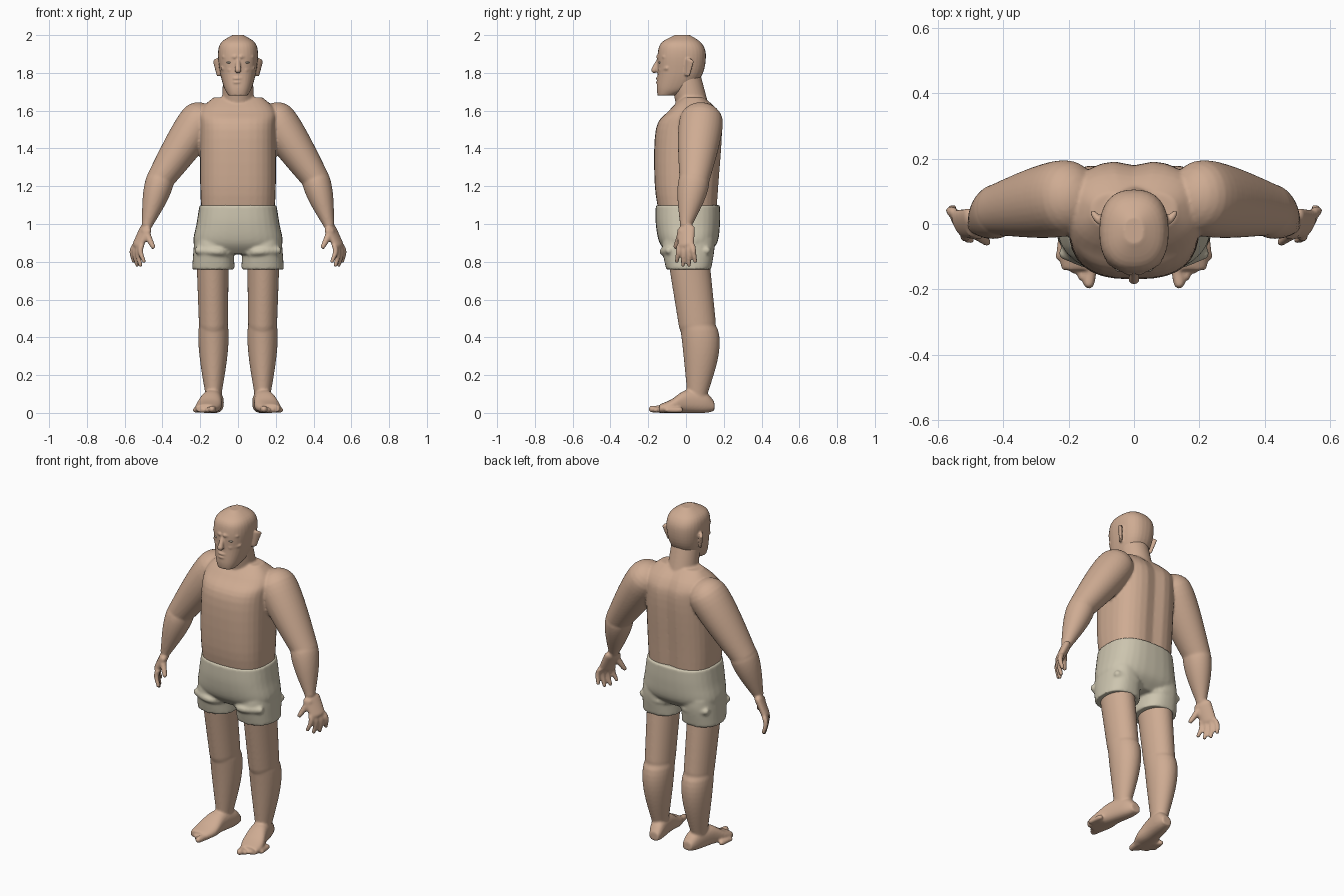
import bpy, bmesh, math
from mathutils import Vector

cube = bpy.data.objects.get("Cube")
if cube:
    bpy.data.objects.remove(cube)


def material(name, *rgb):
    mat = bpy.data.materials.new(name)
    mat.use_nodes = True
    mat.diffuse_color = (*rgb, 1)
    shader = mat.node_tree.nodes["Principled BSDF"]
    shader.inputs["Base Color"].default_value = (*rgb, 1)
    return mat


skin = material("skin", .62, .41, .29)
cloth = material("shorts cloth", .61, .56, .43)
eye_color = material("eye", .68, .58, .46)


def refine(rows, steps=5):
    """Smoothly interpolate between the key sections."""
    rows = [Vector(row) for row in rows]
    last = len(rows) - 1
    smooth = []
    for i in range(last):
        start, end = rows[i], rows[i + 1]
        leave = (end - rows[max(i - 1, 0)]) / 2
        arrive = (rows[min(i + 2, last)] - start) / 2
        for k in range(steps):
            t = k / steps
            ease = t * t * (3 - 2 * t)
            smooth.append(start.lerp(end, ease) + leave * t * (1 - t) ** 2
                          - arrive * t * t * (1 - t))
    return smooth + [rows[last]]


def oval(power=2, count=32):
    """Unit section, squarer for a higher power."""
    for i in range(count):
        angle = math.tau * i / count
        yield tuple(math.copysign(abs(value) ** (2 / power), value)
                    for value in (math.cos(angle), math.sin(angle)))


def bridge(bm, rings):
    loops = [[bm.verts.new(point) for point in ring] for ring in rings]
    for low, high in zip(loops, loops[1:]):
        for i in range(len(low)):
            bm.faces.new((low[i - 1], low[i], high[i], high[i - 1]))
    bm.faces.new(loops[0])
    bm.faces.new(loops[-1])


def stack(bm, rows, center=0, lean=0, side=1, power=2.4, along_y=False, shape=None):
    """Loft through sections given as position, half width, and low and high edge."""
    rings = []
    for position, half, low, high in refine(rows):
        ring = []
        for u, v in oval(power):
            x = side * (center + lean * position + u * half)
            across = (low + high) / 2 + v * (high - low) / 2
            point = Vector((x, position, across) if along_y else (x, across, position))
            ring.append(shape(point) if shape else point)
        rings.append(ring)
    bridge(bm, rings)


def limb(bm, start, end, thick, thin, side=1, wide=(0, 1, 0), flat=1, bulge=0, bow=(0, 0, 0)):
    """Tapered round-ended limb; bulge swells it, bow bends it, flat widens it."""
    start, end, bow = Vector(start), Vector(end), Vector(bow)
    axis = (end - start).normalized()
    u = axis.cross(Vector(wide)).normalized()
    v = u.cross(axis)
    sections = []
    steps = 6
    for k in range(1, steps):
        turn = math.pi / 2 * k / steps
        sections.append((start - axis * thick * math.cos(turn), thick * math.sin(turn)))
    for k in range(2 * steps + 1):
        t = k / steps / 2
        swell = math.sin(math.pi * t ** .7)
        sections.append((start.lerp(end, t) + bow * swell,
                         thick + (thin - thick) * t + bulge * swell))
    for k in range(1, steps):
        turn = math.pi / 2 * k / steps
        sections.append((end + axis * thin * math.sin(turn), thin * math.cos(turn)))
    rings = []
    for center, radius in sections:
        ring = [center + (u * a + v * b * flat) * radius for a, b in oval()]
        rings.append([(side * point.x, point.y, point.z) for point in ring])
    bridge(bm, rings)


def finish(bm, name, mat, voxel):
    """Fuse the lofted forms into one smooth surface."""
    bmesh.ops.recalc_face_normals(bm, faces=bm.faces)
    mesh = bpy.data.meshes.new(name)
    bm.to_mesh(mesh)
    bm.free()
    mesh.materials.append(mat)
    obj = bpy.data.objects.new(name, mesh)
    bpy.context.collection.objects.link(obj)
    fuse = obj.modifiers.new("fuse", "REMESH")
    fuse.mode = "VOXEL"
    fuse.voxel_size = voxel
    fuse.use_smooth_shade = True
    relax = obj.modifiers.new("relax", "SMOOTH")
    relax.factor = .5
    relax.iterations = 4


def spine_groove(point):
    if point.y > 0:
        point.y -= point.y * .08 * math.exp(-(point.x / .04) ** 2)
    return point


# Torso and neck
body = bmesh.new()
stack(body, [(1, .19, -.13, .16), (1.2, .2, -.165, .175), (1.5, .2, -.16, .195),
             (1.6, .2, -.09, .17), (1.67, .13, -.02, .1)], power=2.7, shape=spine_groove)
limb(body, (0, .04, 1.6), (0, 0, 1.77), thick=.085, thin=.08)

# Joints of the left side, mirrored for the right
shoulder, elbow, wrist = (.21, .08, 1.54), (.41, .045, 1.24), (.48, 0, 1)
hip, knee, ankle = (.135, .01, .85), (.13, .06, .47), (.13, .06, .1)
hand_wide = Vector((.5, .9, 0)).normalized()
for side in (1, -1):
    # Arm
    limb(body, shoulder, elbow, thick=.105, thin=.073, side=side, flat=1.1, bulge=.007)
    limb(body, elbow, wrist, thick=.072, thin=.03, side=side, flat=1.1, bulge=.012)
    # Palm, fingers and thumb
    limb(body, (.49, 0, .97), (.53, 0, .89), thick=.025, thin=.022, side=side,
         wide=hand_wide, flat=2.1)
    for k in range(4):
        spread = k - 1.5
        knuckle = Vector((.53, 0, .88)) + hand_wide * spread * .027
        reach = .1 - .01 * spread ** 2
        tip = knuckle + hand_wide * spread * .01 - Vector((.005, 0, reach))
        limb(body, knuckle, tip, thick=.016, thin=.011, side=side, bow=(.01, 0, 0))
    limb(body, (.49, -.02, .96), (.45, -.055, .88), thick=.022, thin=.013, side=side)
    # Leg
    limb(body, hip, knee, thick=.086, thin=.077, side=side, flat=1.28)
    limb(body, knee, ankle, thick=.075, thin=.043, side=side, flat=1.25, bulge=.014,
         bow=(0, .02, 0))
    # Foot and toes
    stack(body, [(.15, .03, .01, .06), (.1, .045, 0, .11), (0, .055, 0, .12),
                 (-.08, .068, 0, .07), (-.14, .055, 0, .045)],
          center=.14, lean=-.2, side=side, along_y=True)
    for k in range(5):
        radius = .015 if k else .02
        tip = Vector((.138 + .022 * k, .02 * k - .18, radius))
        limb(body, tip + Vector((-.01, .07, 0)), tip, radius, radius * .9, side=side,
             wide=(1, 0, 0))
finish(body, "body", skin, .007)

# Head
head = bmesh.new()
stack(head, [(1.68, .05, -.15, -.06), (1.72, .073, -.155, .03), (1.8, .095, -.15, .09),
             (1.9, .106, -.15, .105), (1.96, .09, -.13, .08), (2, .03, -.06, .02)])
# Nose and lips
limb(head, (0, -.145, 1.87), (0, -.168, 1.815), thick=.01, thin=.017)
for height in (1.75, 1.77):
    limb(head, (-.03, -.14, height), (.03, -.14, height), thick=.007, thin=.007,
         bow=(0, -.013, 0))
for side in (1, -1):
    # Brow, cheek and ear
    limb(head, (.015, -.147, 1.885), (.075, -.115, 1.885), thick=.011, thin=.01, side=side)
    limb(head, (.04, -.132, 1.815), (.08, -.1, 1.825), thick=.014, thin=.012, side=side)
    limb(head, (.1, .005, 1.79), (.115, .02, 1.865), thick=.008, thin=.011, side=side,
         wide=(.6, .8, 0), flat=2.4)
finish(head, "head", skin, .005)

# Eyes
for side, label in ((1, "left"), (-1, "right")):
    bpy.ops.mesh.primitive_uv_sphere_add(segments=16, ring_count=10, radius=.016,
                                         location=(side * .045, -.13, 1.855))
    eye = bpy.context.object
    eye.name = label + "_eye"
    eye.scale.z = .5
    eye.data.materials.append(eye_color)
    bpy.ops.object.shade_smooth()

# Shorts with creased leg openings
shorts = bmesh.new()
stack(shorts, [(1.1, .204, -.16, .18), (1, .22, -.16, .18), (.9, .236, -.14, .165),
               (.84, .19, -.09, .11)], power=2.6)
for side in (1, -1):
    stack(shorts, [(.92, .1, -.12, .15), (.86, .106, -.125, .15), (.76, .113, -.105, .133)],
          center=.13, side=side)
    for edge, bend in ((-.09, -.03), (.11, .02)):
        limb(shorts, (.06, edge, .85), (.21, edge, .86), thick=.02, thin=.02, side=side,
             wide=(0, 0, 1), bow=(0, bend, 0))
finish(shorts, "shorts", cloth, .008)
